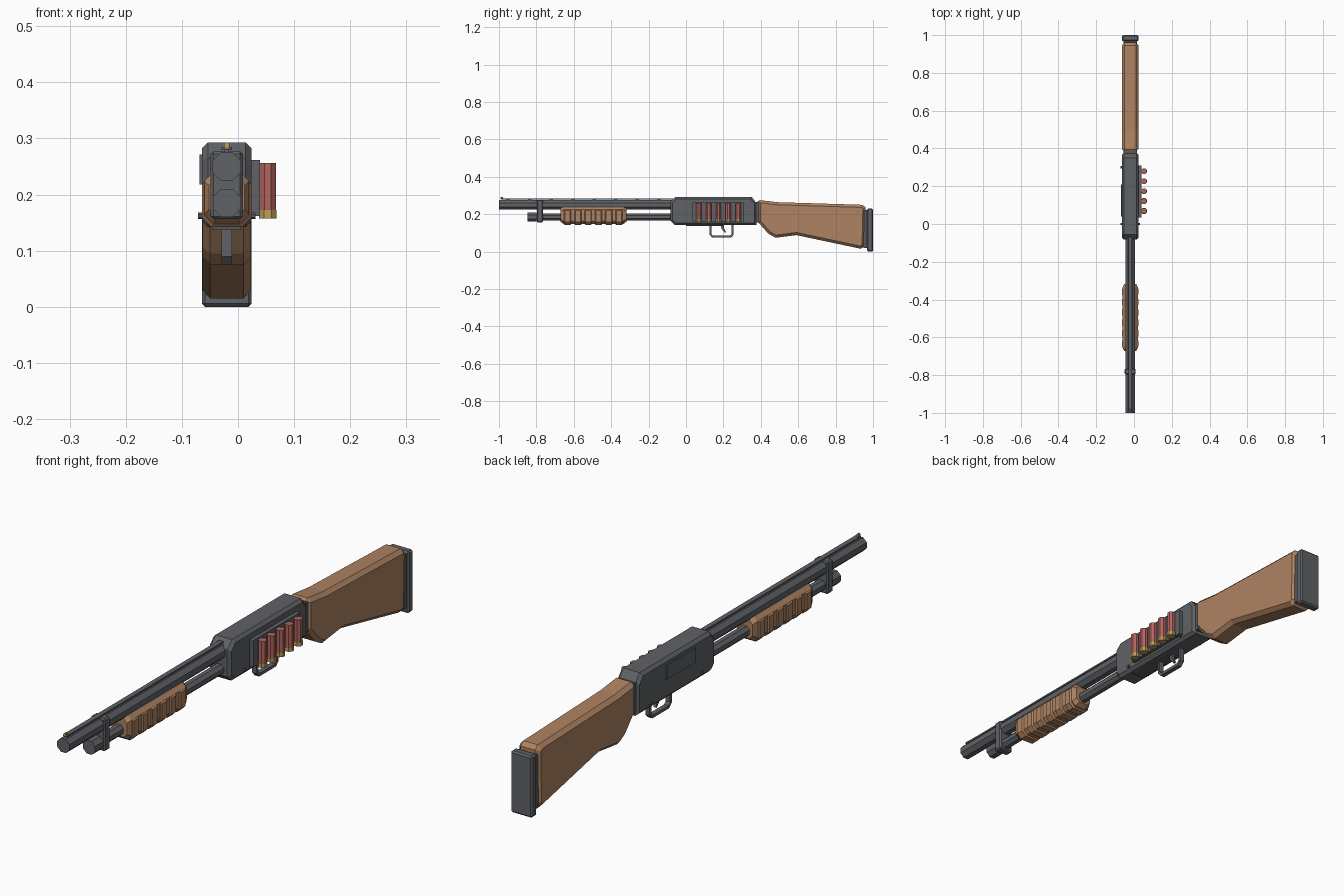
import bpy, bmesh, math
from mathutils import Matrix, Vector

if "Cube" in bpy.data.objects:
    bpy.data.objects.remove(bpy.data.objects["Cube"])

CX = -0.02  # centre plane of the main body


def material(name, rgb):
    m = bpy.data.materials.new(name)
    m.diffuse_color = (*rgb, 1)
    m.use_nodes = True
    m.node_tree.nodes["Principled BSDF"].inputs["Base Color"].default_value = m.diffuse_color
    return m


STEEL = material("steel grey", (0.115, 0.122, 0.132))
RUBBER = material("dark grey", (0.09, 0.095, 0.102))
WOOD = material("wood brown", (0.42, 0.225, 0.122))
RED = material("shell red", (0.45, 0.13, 0.115))
BRASS = material("brass", (0.50, 0.35, 0.09))


def finish(name, bm, mat):
    bmesh.ops.recalc_face_normals(bm, faces=bm.faces)
    me = bpy.data.meshes.new(name)
    bm.to_mesh(me)
    bm.free()
    me.materials.append(mat)
    ob = bpy.data.objects.new(name, me)
    bpy.context.collection.objects.link(ob)
    return ob


def box(name, lo, hi, mat, bevel=0):
    bm = bmesh.new()
    bmesh.ops.create_cube(bm, size=1)
    for v in bm.verts:
        v.co = Vector([lo[i] + (v.co[i] + 0.5) * (hi[i] - lo[i]) for i in range(3)])
    if bevel:
        bmesh.ops.bevel(bm, geom=bm.edges[:], offset=bevel, segments=1, affect='EDGES')
    return finish(name, bm, mat)


def cylinder(name, centre, r, length, axis, mat, sides=8):
    bm = bmesh.new()
    bmesh.ops.create_cone(bm, cap_ends=True, segments=sides, radius1=r, radius2=r, depth=length)
    rot = {'X': Matrix.Rotation(math.pi / 2, 4, 'Y'),
           'Y': Matrix.Rotation(math.pi / 2, 4, 'X'), 'Z': Matrix()}[axis]
    spin = Matrix.Rotation(math.pi / sides, 4, 'Z')
    bmesh.ops.transform(bm, matrix=Matrix.Translation(centre) @ rot @ spin, verts=bm.verts)
    return finish(name, bm, mat)


def side_profile(name, yz, half, mat, bevel=0, cx=CX):
    """Extrude a side outline across x, with chamfered rims."""
    bm = bmesh.new()
    a = bm.faces.new([bm.verts.new((cx - half, y, z)) for y, z in yz])
    ext = bmesh.ops.extrude_face_region(bm, geom=[a], use_keep_orig=True)
    bmesh.ops.translate(bm, vec=(2 * half, 0, 0),
                        verts=[g for g in ext['geom'] if isinstance(g, bmesh.types.BMVert)])
    if bevel:
        rims = [e for e in bm.edges if abs(e.verts[0].co.x - e.verts[1].co.x) < 1e-6]
        bmesh.ops.bevel(bm, geom=rims, offset=bevel, segments=1, affect='EDGES')
    return finish(name, bm, mat)


def lengthwise(name, sections, mat):
    """Loft rings of (y, half width, bottom, top, chamfer) along y."""
    bm = bmesh.new()
    rings = []
    for y, w, b, t, c in sections:
        pts = [(-w + c, b), (w - c, b), (w, b + c), (w, t - c),
               (w - c, t), (-w + c, t), (-w, t - c), (-w, b + c)]
        rings.append([bm.verts.new((CX + x, y, z)) for x, z in pts])
    for p, q in zip(rings, rings[1:]):
        for i in range(8):
            bm.faces.new((p[i], p[(i + 1) % 8], q[(i + 1) % 8], q[i]))
    bm.faces.new(rings[0])
    bm.faces.new(rings[-1])
    return finish(name, bm, mat)


# Receiver, chamfered at both ends
side_profile("receiver", [(-0.083, 0.165), (-0.06, 0.142), (0.377, 0.142), (0.377, 0.26),
                          (0.35, 0.293), (-0.055, 0.293), (-0.083, 0.265)],
             0.0445, STEEL, 0.011)
box("loading_port", (CX - 0.025, 0.0, 0.137), (CX + 0.025, 0.2, 0.144), RUBBER)
box("ejection_plate", (-0.069, 0.04, 0.218), (-0.06, 0.21, 0.271), STEEL)
for y in (0.0, 0.3):
    cylinder("receiver_pin", (CX, y, 0.162), 0.0065, 0.102, 'X', RUBBER)

# Barrel, sighting rib and bead
cylinder("barrel", (CX, -0.53, 0.25), 0.0275, 0.94, 'Y', STEEL)
box("sight_rib", (CX - 0.009, -0.99, 0.279), (CX + 0.009, -0.07, 0.285), STEEL)
for i in range(8):
    y = -0.95 + i * 0.115
    box("rib_post", (CX - 0.004, y - 0.01, 0.27), (CX + 0.004, y + 0.01, 0.281), STEEL)
cylinder("front_bead", (CX, -0.985, 0.288), 0.005, 0.014, 'Y', BRASS)

# Magazine tube with end cap and barrel clamp
cylinder("magazine_tube", (CX, -0.45, 0.185), 0.021, 0.76, 'Y', STEEL)
cylinder("magazine_cap", (CX, -0.823, 0.185), 0.027, 0.05, 'Y', STEEL)
box("barrel_clamp", (CX - 0.029, -0.797, 0.156), (CX + 0.029, -0.765, 0.277), STEEL, 0.005)

# Ribbed sliding grip
lengthwise("fore_grip", [(-0.672, 0.032, 0.16, 0.23, 0.014), (-0.655, 0.04, 0.148, 0.24, 0.016),
                         (-0.335, 0.04, 0.148, 0.24, 0.016), (-0.318, 0.032, 0.16, 0.23, 0.014)],
           WOOD)
for i in range(6):
    y = -0.633 + i * 0.055
    lengthwise("grip_rib", [(y - 0.019, 0.0405, 0.147, 0.236, 0.016),
                            (y - 0.014, 0.0445, 0.142, 0.236, 0.017),
                            (y + 0.014, 0.0445, 0.142, 0.236, 0.017),
                            (y + 0.019, 0.0405, 0.147, 0.236, 0.016)], WOOD)

# Trigger and guard
guard = [(0.125, 0.145), (0.125, 0.09), (0.14, 0.074), (0.24, 0.074), (0.255, 0.09), (0.255, 0.145),
         (0.244, 0.145), (0.244, 0.094), (0.236, 0.085), (0.144, 0.085), (0.136, 0.094), (0.136, 0.145)]
side_profile("trigger_guard", guard, 0.009, STEEL)
side_profile("trigger", [(0.185, 0.145), (0.19, 0.122), (0.208, 0.1), (0.214, 0.104),
                         (0.204, 0.124), (0.203, 0.145)], 0.005, STEEL)

# Shoulder stock, neck and butt pad
side_profile("stock_neck", [(0.37, 0.155), (0.392, 0.155), (0.392, 0.265), (0.37, 0.265)],
             0.036, RUBBER)
side_profile("stock", [(0.383, 0.16), (0.441, 0.095), (0.479, 0.074), (0.59, 0.088),
                       (0.935, 0.015), (0.955, 0.03), (0.96, 0.236), (0.944, 0.25),
                       (0.49, 0.264), (0.395, 0.275), (0.383, 0.268)], 0.0435, WOOD, 0.014)
box("pad_spacer", (CX - 0.036, 0.95, 0.02), (CX + 0.036, 0.972, 0.222), RUBBER)
box("butt_pad", (CX - 0.0445, 0.968, 0.0), (CX + 0.0445, 1.0, 0.23), STEEL, 0.006)

# Side shell carrier with five shells
box("shell_carrier", (0.02, 0.035, 0.162), (0.039, 0.31, 0.262), STEEL)
for i in range(5):
    y = 0.069 + i * 0.0525
    cylinder("shell_case", (0.053, y, 0.214), 0.0155, 0.084, 'Z', RED)
    cylinder("shell_base", (0.053, y, 0.165), 0.0165, 0.015, 'Z', BRASS)
